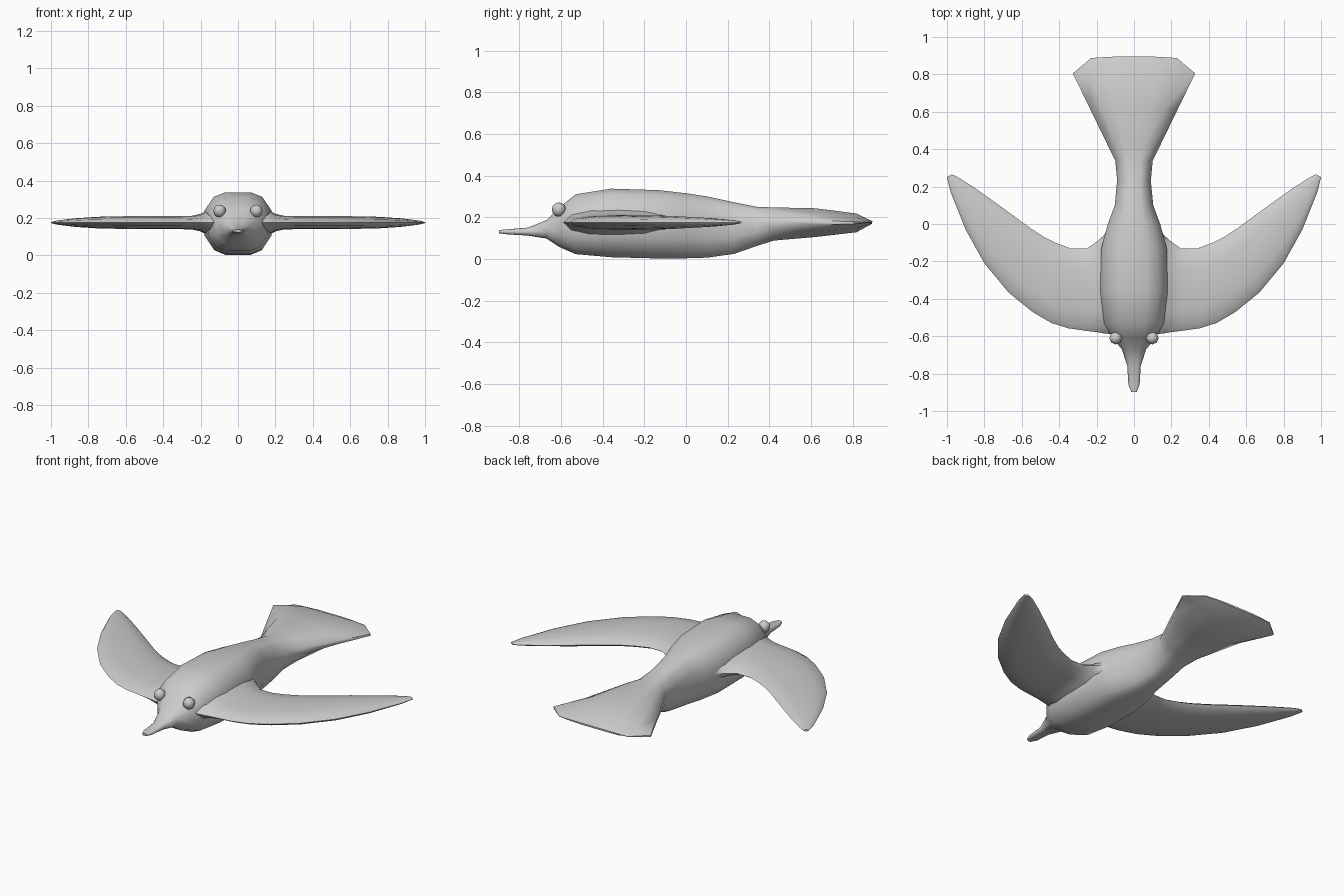
import bpy, bmesh, math
from mathutils import Vector

if "Cube" in bpy.data.objects:
    bpy.data.objects.remove(bpy.data.objects["Cube"])


def loft(name, rings, mirror=False):
    """Skin a list of equal-length point rings and cap both ends."""
    bm = bmesh.new()
    loops = [[bm.verts.new(p) for p in ring] for ring in rings]
    n = len(loops[0])
    for a, b in zip(loops, loops[1:]):
        for i in range(n):
            j = (i + 1) % n
            bm.faces.new((a[i], a[j], b[j], b[i]))
    bm.faces.new(loops[0])
    bm.faces.new(loops[-1])
    bmesh.ops.recalc_face_normals(bm, faces=bm.faces)
    return finish(name, bm, mirror)


def finish(name, bm, mirror):
    mesh = bpy.data.meshes.new(name)
    bm.to_mesh(mesh)
    bm.free()
    ob = bpy.data.objects.new(name, mesh)
    bpy.context.collection.objects.link(ob)
    if mirror:
        ob.modifiers.new("mirror", "MIRROR").use_clip = False
    for other in bpy.context.selected_objects:
        other.select_set(False)
    ob.select_set(True)
    bpy.context.view_layer.objects.active = ob
    bpy.ops.object.shade_smooth_by_angle(angle=math.radians(60))
    return ob


def body_ring(y, w, lo, hi, side, bow=0.0):
    """Rounded box section; side = height of the flank as a share of the section."""
    mid, h = (lo + hi) / 2, (hi - lo) / 2
    shoulder = 0.85 if side > 0.2 else 0.6
    half = [(0.38, 1), (0.72, shoulder), (1, side),
            (1, -side), (0.72, -shoulder), (0.38, -1)]
    pts = half + [(-x, z) for x, z in reversed(half)]
    return [(w * x, y - bow * x * x, mid + h * z) for x, z in pts]


# Body with beak and fanned tail: y, half width, bottom, top, flank share, bow
stations = [
    (-0.897, 0.015, 0.123, 0.138, 0.4, 0),
    (-0.86, 0.030, 0.118, 0.142, 0.4, 0),
    (-0.76, 0.036, 0.112, 0.150, 0.4, 0),
    (-0.67, 0.065, 0.098, 0.186, 0.4, 0),
    (-0.61, 0.115, 0.058, 0.245, 0.4, 0),
    (-0.53, 0.160, 0.023, 0.310, 0.4, 0),
    (-0.36, 0.180, 0.008, 0.337, 0.4, 0),
    (-0.13, 0.175, 0.002, 0.330, 0.4, 0),
    (0.00, 0.140, 0.003, 0.315, 0.4, 0),
    (0.10, 0.103, 0.006, 0.300, 0.4, 0),
    (0.23, 0.090, 0.024, 0.272, 0.35, 0),
    (0.34, 0.100, 0.062, 0.250, 0.3, 0),
    (0.42, 0.140, 0.088, 0.247, 0.22, 0),
    (0.62, 0.237, 0.105, 0.243, 0.15, 0),
    (0.82, 0.327, 0.128, 0.218, 0.12, 0.015),
    (0.897, 0.230, 0.170, 0.180, 0.2, 0.01),
]
loft("body", [body_ring(*s) for s in stations])


# Swept wing: leading x, y, trailing x, y, half thickness
wing = [
    (0.11, -0.590, 0.11, 0.03, 0.085),
    (0.16, -0.585, 0.16, -0.06, 0.070),
    (0.20, -0.578, 0.20, -0.095, 0.047),
    (0.25, -0.572, 0.25, -0.13, 0.036),
    (0.35, -0.558, 0.34, -0.13, 0.035),
    (0.44, -0.530, 0.42, -0.10, 0.035),
    (0.54, -0.472, 0.48, -0.07, 0.035),
    (0.67, -0.367, 0.55, -0.025, 0.034),
    (0.80, -0.210, 0.70, 0.085, 0.031),
    (0.90, -0.030, 0.84, 0.185, 0.023),
    (0.98, 0.170, 0.94, 0.250, 0.012),
    (1.00, 0.250, 0.975, 0.266, 0.005),
]
rings = []
for lx, ly, tx, ty, h in wing:
    lead, trail = Vector((lx, ly, 0.175)), Vector((tx, ty, 0.175))
    ring = []
    for i in range(12):
        a = math.tau * i / 12
        p = lead.lerp(trail, 0.5 - 0.5 * math.cos(a))
        p.z += h * math.sin(a)
        ring.append(p)
    rings.append(ring)
loft("wings", rings, mirror=True)

# Eyes
bm = bmesh.new()
bmesh.ops.create_uvsphere(bm, u_segments=8, v_segments=6, radius=0.034)
bmesh.ops.translate(bm, verts=bm.verts, vec=(0.098, -0.61, 0.237))
finish("eyes", bm, mirror=True)
